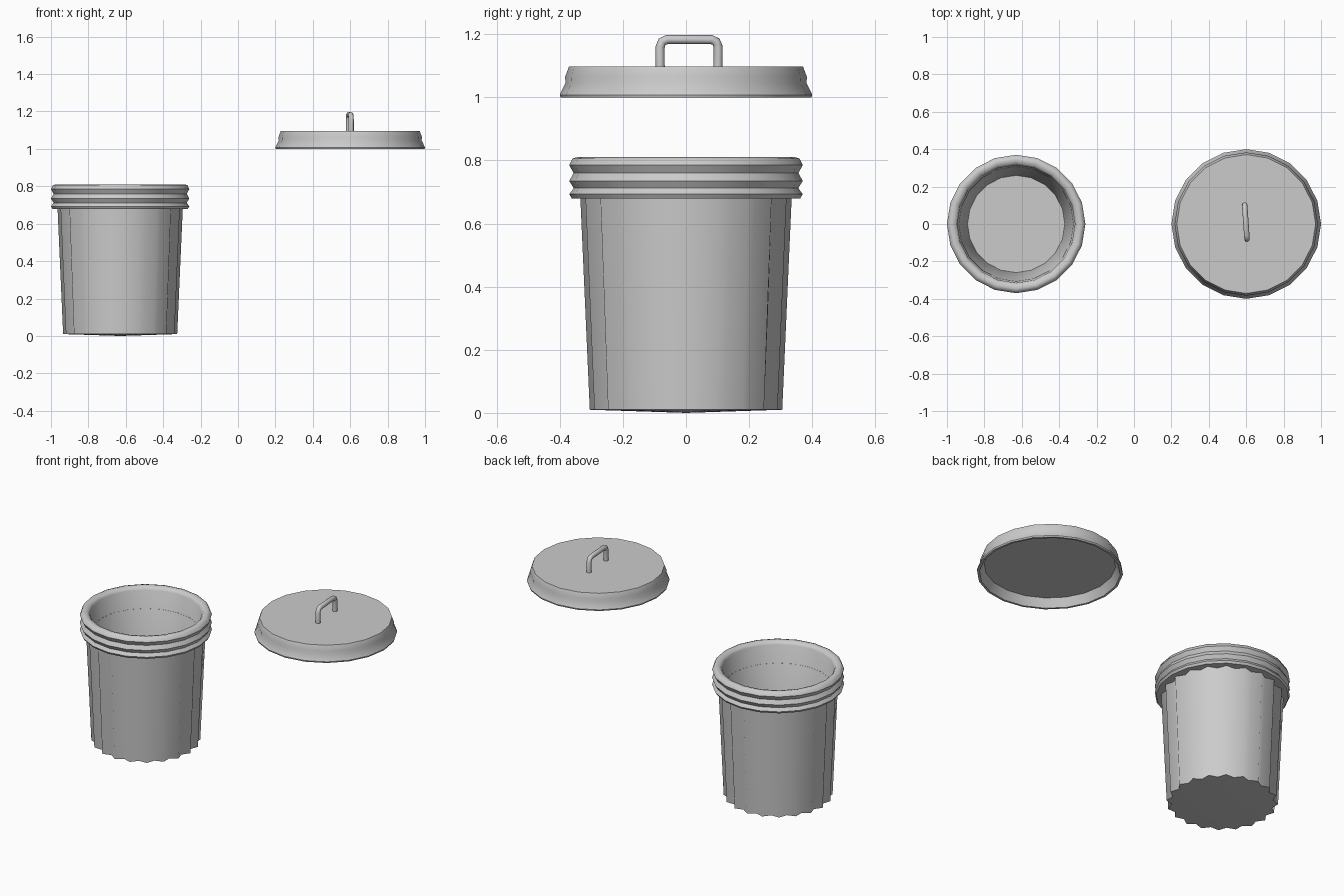
import bpy, bmesh, math

if "Cube" in bpy.data.objects:
    bpy.data.objects.remove(bpy.data.objects["Cube"])

SIDES = 20


def lathe(name, profile, x, n=SIDES, flute=0.0, angle=40):
    """Spin (radius, z) points about a vertical axis; flute pulls in every second column."""
    bm = bmesh.new()
    rings = []
    for r, z in profile:
        if r == 0:
            rings.append([bm.verts.new((0, 0, z))] * n)
            continue
        ring = []
        for i in range(n):
            a = 2 * math.pi * i / n
            rr = r - (flute if i % 2 else 0)
            ring.append(bm.verts.new((rr * math.cos(a), rr * math.sin(a), z)))
        rings.append(ring)
    for lo, hi in zip(rings, rings[1:]):
        for i in range(n):
            j = (i + 1) % n
            bm.faces.new(list(dict.fromkeys((lo[i], lo[j], hi[j], hi[i]))))
    bmesh.ops.recalc_face_normals(bm, faces=bm.faces)
    mesh = bpy.data.meshes.new(name)
    bm.to_mesh(mesh)
    bm.free()
    ob = bpy.data.objects.new(name, mesh)
    ob.location.x = x
    bpy.context.collection.objects.link(ob)
    smooth(ob, angle)
    return ob


def smooth(ob, angle):
    bpy.ops.object.select_all(action='DESELECT')
    ob.select_set(True)
    bpy.context.view_layer.objects.active = ob
    bpy.ops.object.shade_smooth_by_angle(angle=math.radians(angle))


BIN_X, LID_X = -0.63, 0.6

# Fluted outer wall and base, closed at the top under the rim
lathe("bin_body", [(0, 0.0), (0.305, 0.01), (0.335, 0.685)],
      BIN_X, n=2 * SIDES, flute=0.027, angle=70)

# Ribbed rim running over into the smooth inner shell and floor
lathe("bin_rim_and_liner", [
    (0.306, 0.68), (0.362, 0.68), (0.37, 0.693), (0.356, 0.712),
    (0.37, 0.735), (0.356, 0.76), (0.37, 0.785), (0.36, 0.806),
    (0.345, 0.81), (0.325, 0.805), (0.315, 0.79), (0.26, 0.03), (0, 0.03)],
    BIN_X, angle=50)

# Lid with flared skirt and hollow underside
lathe("lid", [
    (0, 1.05), (0.36, 1.05), (0.385, 1.0), (0.398, 1.0), (0.4, 1.008),
    (0.382, 1.045), (0.383, 1.065), (0.371, 1.097), (0, 1.097)],
    LID_X, angle=35)

# Bent rod handle, turned slightly on the lid
curve = bpy.data.curves.new("lid_handle", 'CURVE')
curve.dimensions = '3D'
curve.bevel_depth = 0.0145
curve.bevel_resolution = 2
curve.use_fill_caps = True
half = [(-0.092, 1.095), (-0.092, 1.16), (-0.086, 1.176), (-0.07, 1.183)]
path = half + [(-y, z) for y, z in reversed(half)]
spline = curve.splines.new('POLY')
spline.points.add(len(path) - 1)
for p, (y, z) in zip(spline.points, path):
    p.co = (0, y, z, 1)
handle = bpy.data.objects.new("lid_handle", curve)
handle.location = (LID_X - 0.002, 0.01, 0)
handle.rotation_euler.z = math.radians(4)
bpy.context.collection.objects.link(handle)
bpy.ops.object.select_all(action='DESELECT')
handle.select_set(True)
bpy.context.view_layer.objects.active = handle
bpy.ops.object.convert(target='MESH')
smooth(bpy.context.view_layer.objects.active, 60)
